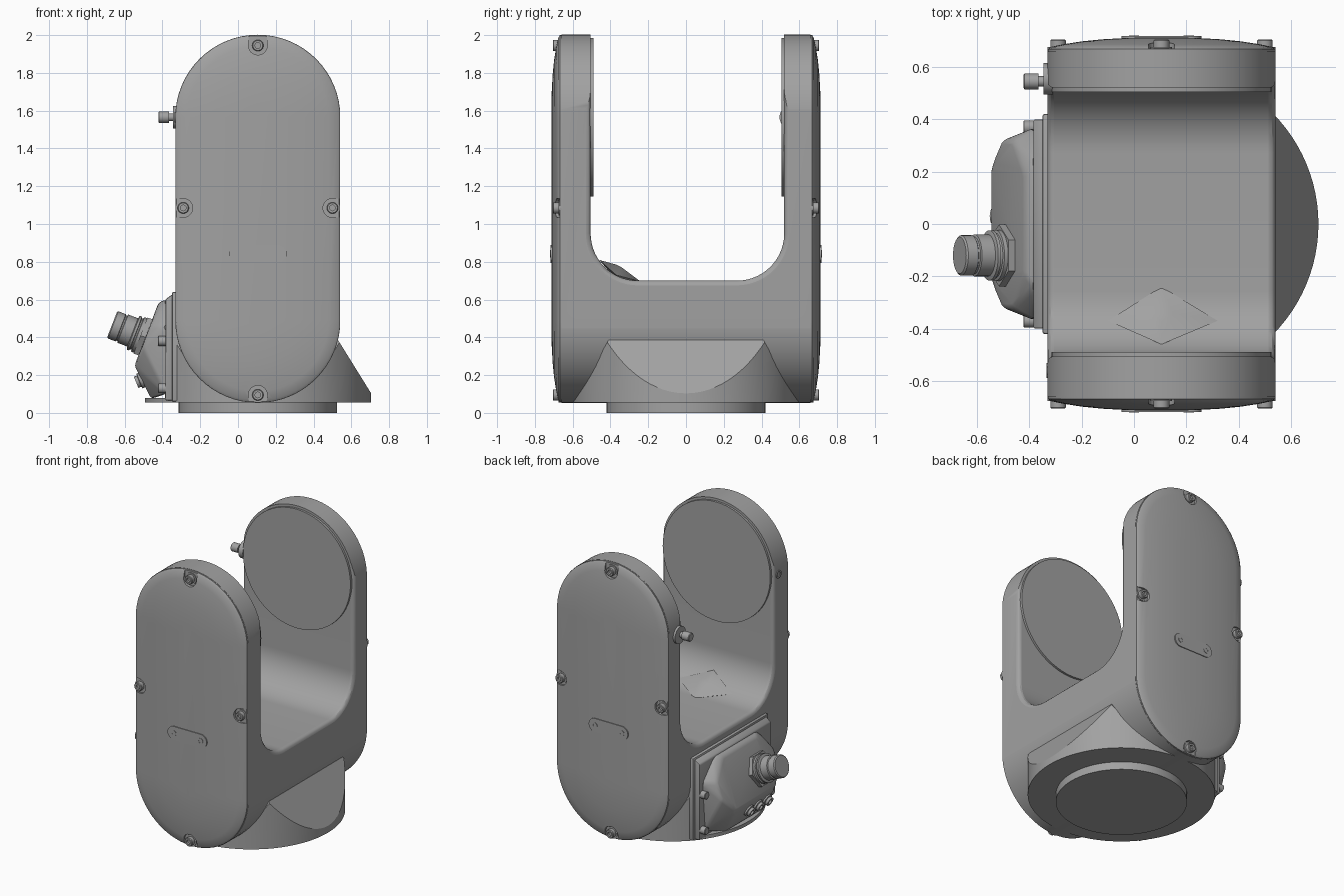
import bpy, bmesh
from math import sin, cos, pi, radians
from mathutils import Vector, Matrix

if "Cube" in bpy.data.objects:
    bpy.data.objects.remove(bpy.data.objects["Cube"])

CX, R = 0.105, 0.435          # column axis and half width
Z_LOW, Z_HIGH = 0.49, 1.565   # arc centres of the rounded arms

metal = bpy.data.materials.new("light_grey_metal")
metal.use_nodes = True
grey = (0.36, 0.36, 0.36, 1)
metal.diffuse_color = grey
metal.node_tree.nodes["Principled BSDF"].inputs["Base Color"].default_value = grey


def finish(name, bm, angle=30):
    bmesh.ops.recalc_face_normals(bm, faces=bm.faces[:])
    mesh = bpy.data.meshes.new(name)
    bm.to_mesh(mesh)
    bm.free()
    mesh.materials.append(metal)
    ob = bpy.data.objects.new(name, mesh)
    bpy.context.collection.objects.link(ob)
    smooth(ob, angle)
    return ob


def smooth(ob, angle=30):
    bpy.ops.object.select_all(action='DESELECT')
    ob.select_set(True)
    bpy.context.view_layer.objects.active = ob
    bpy.ops.object.shade_smooth_by_angle(angle=radians(angle))


def boolean(ob, cutter, operation):
    mod = ob.modifiers.new("cut", 'BOOLEAN')
    mod.operation, mod.object, mod.solver = operation, cutter, 'EXACT'
    bpy.context.view_layer.objects.active = ob
    bpy.ops.object.modifier_apply(modifier=mod.name)
    bpy.data.objects.remove(cutter)
    smooth(ob)


def loft(name, rings):
    """Skin a list of equal-length point loops and cap both ends."""
    bm = bmesh.new()
    loops = [[bm.verts.new(p) for p in ring] for ring in rings]
    n = len(loops[0])
    for a, b in zip(loops, loops[1:]):
        for i in range(n):
            bm.faces.new((a[i], a[(i + 1) % n], b[(i + 1) % n], b[i]))
    bm.faces.new(loops[0])
    bm.faces.new(loops[-1])
    return finish(name, bm)


def stadium(r, y, steps=32):
    pts = []
    for zc, start in ((Z_HIGH, 0), (Z_LOW, pi)):
        for i in range(steps + 1):
            a = start + pi * i / steps
            pts.append((CX + r * cos(a), y, zc + r * sin(a)))
    return pts


def rod(name, start, axis, sections, sides=32):
    """Turned part: sections are (distance along axis, radius)."""
    turn = Vector(axis).to_track_quat('Z', 'Y').to_matrix()
    rings = []
    for s, r in sections:
        rings.append([Vector(start) + turn @ Vector((r * cos(2 * pi * i / sides),
                      r * sin(2 * pi * i / sides), s)) for i in range(sides)])
    return loft(name, rings)


def cylinder(name, start, axis, length, r, sides=32):
    return rod(name, start, axis, [(0, r), (length, r)], sides)


def hull(name, points, bevel=0):
    bm = bmesh.new()
    for p in points:
        bm.verts.new(p)
    bmesh.ops.convex_hull(bm, input=bm.verts[:])
    bmesh.ops.dissolve_limit(bm, angle_limit=0.02, verts=bm.verts[:], edges=bm.edges[:])
    if bevel:
        bmesh.ops.bevel(bm, geom=bm.edges[:], offset=bevel, segments=2,
                        affect='EDGES', profile=0.5)
    return finish(name, bm)


def box_points(x0, x1, y0, y1, z0, z1):
    return [(x, y, z) for x in (x0, x1) for y in (y0, y1) for z in (z0, z1)]


# Fork body: U profile swept across x, softened inside, trimmed to rounded arms
IN_F, IN_B, FLOOR, FIL = -0.505, 0.52, 0.70, 0.25
inner = [(IN_B, 2.1)]
for yc, start in ((IN_B - FIL, 0), (IN_F + FIL, -pi / 2)):
    for i in range(15):
        a = start - pi / 2 * i / 14
        inner.append((yc + FIL * cos(a), FLOOR + FIL + FIL * sin(a)))
inner.append((IN_F, 2.1))
outline = inner + [(-0.66, 2.1), (-0.66, -0.1), (0.66, -0.1), (0.66, 2.1)]
fork = loft("fork_body", [[(x, y, z) for y, z in outline] for x in (CX - R, CX + R)])
bm = bmesh.new()
bm.from_mesh(fork.data)
rim = [e for e in bm.edges if abs(e.verts[0].co.x - e.verts[1].co.x) < 0.01
       and all(v.co.z > 0.6 and IN_F - 0.01 < v.co.y < IN_B + 0.01 for v in e.verts)
       and abs(e.verts[0].co.y - e.verts[1].co.y) < 0.6]
bmesh.ops.bevel(bm, geom=rim, offset=0.025, segments=3, affect='EDGES', profile=0.5)
bm.to_mesh(fork.data)
bm.free()
trim = loft("trim_helper", [stadium(R + 0.002, y) for y in (-0.8, 0.8)])
boolean(fork, trim, 'INTERSECT')

# Cast bump on the fork floor
hull("floor_bump", [(-0.1, -0.37, 0.73), (0.32, -0.37, 0.73), (CX, -0.24, 0.695),
                    (CX, -0.46, 0.81), (0.06, -0.34, 0.77), (0.15, -0.34, 0.77),
                    (CX, -0.37, 0.785), (CX, -0.33, 0.66)])

# Bearing faces inside both arms
cylinder("front_bearing_face", (CX, -0.52, Z_HIGH), (0, 1, 0), 0.03, 0.42, 64)
cylinder("back_bearing_face", (CX, 0.535, Z_HIGH), (0, -1, 0), 0.03, 0.42, 64)

# Domed covers with pockets, screws and a nameplate bar on each side
SCREWS = [(CX, 1.945, 0, 1), (CX, 0.095, 0, -1), (-0.29, 1.085, -1, 0), (0.5, 1.085, 1, 0)]
DOME = [(0.008, 0.65), (0.008, 0.657), (0, 0.66), (0, 0.668), (0.012, 0.677),
        (0.06, 0.687), (0.13, 0.698), (0.21, 0.706), (0.30, 0.711), (0.37, 0.713)]
for side, word in ((-1, "front"), (1, "back")):
    cover = loft(word + "_cover", [stadium(R - inset, side * y) for inset, y in DOME])
    for i, (x, z, dx, dz) in enumerate(SCREWS):
        out = (0, side, 0)
        ring = []
        for k in range(24):
            a = 2 * pi * k / 24
            px, pz = 0.05 * cos(a), 0.05 * sin(a)
            reach = 0.1 if px * dx + pz * dz > 0.001 else 0
            ring.append((x + px + dx * reach, z + pz + dz * reach))
        pocket = loft("pocket_helper", [[(px, side * y, pz) for px, pz in ring]
                                        for y in (0.671, 0.8)])
        boolean(cover, pocket, 'DIFFERENCE')
        rod(f"{word}_cover_washer_{i}", (x, side * 0.66, z), out, [(0, 0.041), (0.016, 0.041)])
        rod(f"{word}_cover_screw_{i}", (x, side * 0.66, z), out,
            [(0, 0.03), (0.041, 0.03), (0.045, 0.026), (0.045, 0.015), (0.03, 0.015)], 24)
    bar = []
    for xc, start in ((0.21, -pi / 2), (0, pi / 2)):
        bar += [(xc + 0.048 * cos(start + pi * k / 12), 0.842 + 0.048 * sin(start + pi * k / 12))
                for k in range(13)]
    loft(word + "_plate_bar", [[(px, side * y, pz) for px, pz in bar] for y in (0.70, 0.718)])
    for x in (0, 0.21):
        rod(f"{word}_bar_rivet", (x, side * 0.71, 0.842), (0, side, 0),
            [(0, 0.02), (0.011, 0.02), (0.011, 0.012), (0.009, 0.012)], 20)

# Flared foot: slanted block trimmed by the round base
foot = hull("flared_foot", [(-0.36, -0.41, 0.38), (-0.36, 0.41, 0.38), (0.53, -0.41, 0.385),
                            (0.53, 0.41, 0.385), (0.735, -0.6, 0.055), (0.735, 0.6, 0.055),
                            (-0.39, -0.6, 0.055), (-0.39, 0.6, 0.055)])
boolean(foot, cylinder("foot_helper", (CX, 0, -0.1), (0, 0, 1), 0.7, 0.6, 96), 'INTERSECT')
cylinder("base_rim", (CX, 0, 0.055), (0, 0, 1), 0.025, 0.598, 96)
cylinder("mounting_ring", (CX, 0, 0), (0, 0, 1), 0.1, 0.42, 96)

# Connection panel on the side
hull("panel_gasket", box_points(-0.35, -0.3, -0.42, 0.42, 0.06, 0.64), 0.008)
hull("panel_plate", box_points(-0.385, -0.33, -0.40, 0.40, 0.065, 0.60)
     + [(-0.345, y, 0.63) for y in (-0.4, 0.4)], 0.008)
half = [(-0.38, 0.34, 0.10), (-0.38, 0.24, 0.60), (-0.38, 0.37, 0.46), (-0.42, 0.19, 0.585),
        (-0.465, 0.32, 0.46), (-0.505, 0.32, 0.35), (-0.548, 0.22, 0.25), (-0.46, 0.2, 0.075)]
hull("connector_hub", [(x, y * s, z) for x, y, z in half for s in (-1, 1)], 0.015)
for y in (-0.37, 0.37):
    for z in (0.13, 0.38):
        rod("panel_screw", (-0.37, y, z), (-1, 0, 0), [(0, 0.026), (0.05, 0.026), (0.053, 0.022)], 20)

# Main plug, tilted upward
PLUG, AXIS = (-0.465, -0.12, 0.39), (-0.93, 0, 0.36)
cylinder("plug_hex_nut", PLUG, AXIS, 0.055, 0.118, 6)
rod("plug_collar", PLUG, AXIS, [(0.05, 0.098), (0.07, 0.098), (0.073, 0.088), (0.08, 0.088),
                                (0.083, 0.096), (0.095, 0.096), (0.1, 0.08)], 40)
rod("plug_barrel", PLUG, AXIS, [(0.09, 0.08), (0.155, 0.08), (0.158, 0.072), (0.165, 0.072),
                                (0.168, 0.077), (0.21, 0.077), (0.216, 0.07)], 40)

# Small air ports below the plug
for i, y in enumerate((0.03, -0.07, -0.17)):
    rod(f"air_port_{i}", (-0.47, y, 0.19), (-0.92, 0, -0.38),
        [(0, 0.042), (0.055, 0.042), (0.058, 0.032), (0.075, 0.032), (0.075, 0.018), (0.06, 0.018)], 16)

# Vent nipple on the back arm and matching socket on the front arm
cylinder("vent_boss", (-0.31, 0.555, Z_HIGH), (-1, 0, 0), 0.035, 0.06)
rod("vent_nipple", (-0.33, 0.545, Z_HIGH), (-1, 0, 0),
    [(0, 0.02), (0.035, 0.02), (0.035, 0.03), (0.088, 0.03), (0.092, 0.025)], 24)
rod("vent_socket", (-0.32, -0.56, Z_HIGH), (-1, 0, 0),
    [(0, 0.028), (0.015, 0.028), (0.015, 0.018), (0.005, 0.018)], 24)
